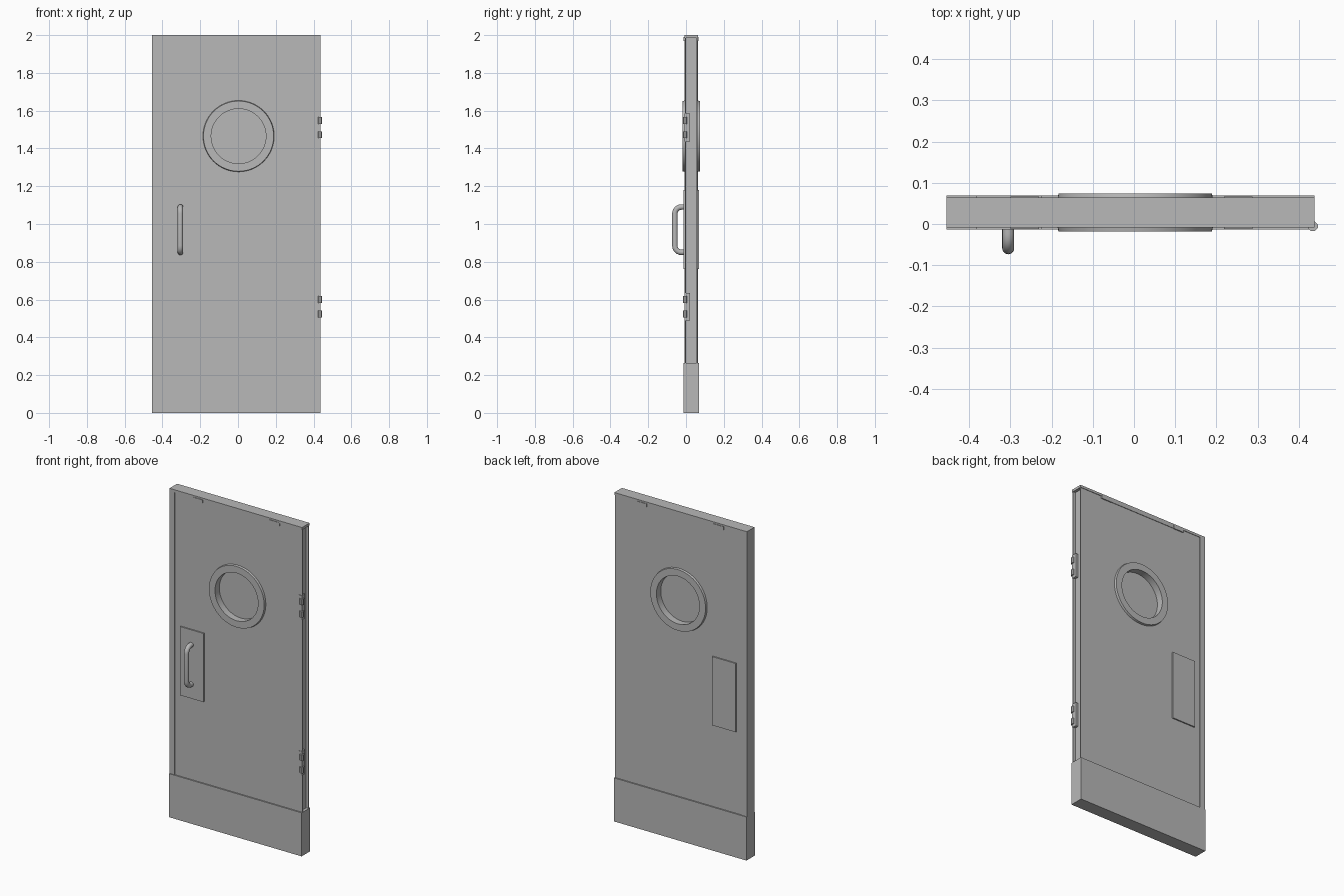
import bpy, bmesh, math
from mathutils import Vector

old = bpy.data.objects.get("Cube")
if old:
    bpy.data.objects.remove(old, do_unlink=True)

grey = bpy.data.materials.new("plain_grey")
grey.use_nodes = True
COLOUR = (0.48, 0.48, 0.48, 1)
grey.diffuse_color = COLOUR
grey.node_tree.nodes["Principled BSDF"].inputs["Base Color"].default_value = COLOUR

MID = 0.0275              # middle of the door thickness
LEFT, RIGHT = 0.438, -0.455
WIN_X, WIN_Z = 0.003, 1.465


def finish(name, bm, smooth=False):
    bmesh.ops.recalc_face_normals(bm, faces=bm.faces)
    mesh = bpy.data.meshes.new(name)
    bm.to_mesh(mesh)
    bm.free()
    obj = bpy.data.objects.new(name, mesh)
    bpy.context.collection.objects.link(obj)
    mesh.materials.append(grey)
    if smooth:
        bpy.ops.object.select_all(action='DESELECT')
        obj.select_set(True)
        bpy.context.view_layer.objects.active = obj
        bpy.ops.object.shade_smooth_by_angle(angle=math.radians(30))
    return obj


def prism(name, outline, z0, z1):
    """Extrude an xy outline upwards."""
    bm = bmesh.new()
    face = bm.faces.new([bm.verts.new((x, y, z0)) for x, y in outline])
    new = bmesh.ops.extrude_face_region(bm, geom=[face])["geom"]
    verts = [v for v in new if isinstance(v, bmesh.types.BMVert)]
    bmesh.ops.translate(bm, verts=verts, vec=(0, 0, z1 - z0))
    return finish(name, bm)


def box(name, x0, x1, y0, y1, z0, z1):
    return prism(name, [(x0, y0), (x1, y0), (x1, y1), (x0, y1)], z0, z1)


def lathe_y(name, profile, closed=True, steps=64):
    """Turn a (radius, y) profile about the window axis."""
    bm = bmesh.new()
    rings = []
    for i in range(steps):
        a = 2 * math.pi * i / steps
        rings.append([bm.verts.new((WIN_X + r * math.cos(a), y, WIN_Z + r * math.sin(a)))
                      for r, y in profile])
    n = len(profile)
    for i in range(steps):
        a, b = rings[i], rings[(i + 1) % steps]
        for j in range(n if closed else n - 1):
            k = (j + 1) % n
            bm.faces.new((a[j], b[j], b[k], a[k]))
    if not closed:
        for j in (0, n - 1):
            bm.faces.new([ring[j] for ring in rings])
    return finish(name, bm, smooth=True)


# Door slab: open channel along the hinge edge
front, back, skin, web = -0.006, 0.061, 0.005, 0.42
slab = prism("door_slab", [
    (RIGHT + 0.005, front), (LEFT - 0.001, front), (LEFT - 0.001, front + skin),
    (web, front + skin), (web, back - skin), (LEFT - 0.001, back - skin),
    (LEFT - 0.001, back), (RIGHT + 0.005, back)], 0.01, 1.99)

# Round window opening
cutter = lathe_y("window_cutter", [(0.165, -0.2), (0.165, 0.2)], closed=False)
cutter.hide_render = True
cut = slab.modifiers.new("window_hole", 'BOOLEAN')
cut.operation = 'DIFFERENCE'
cut.solver = 'EXACT'
cut.object = cutter
bpy.ops.object.select_all(action='DESELECT')
slab.select_set(True)
bpy.context.view_layer.objects.active = slab
bpy.ops.object.modifier_apply(modifier=cut.name)
bpy.data.objects.remove(cutter, do_unlink=True)

# Window trim and pane
half = 0.046
lathe_y("window_ring", [(0.145, MID - half), (0.186, MID - half), (0.196, MID),
                        (0.186, MID + half), (0.145, MID + half)])
lathe_y("window_pane", [(0.16, MID - 0.004), (0.16, MID + 0.004)], closed=False)

# Edge strip, top cap and kick plate wrapping the slab
box("edge_strip", RIGHT, RIGHT + 0.035, -0.009, 0.064, 0.0, 2.0)
box("top_cap", RIGHT, LEFT, -0.009, 0.064, 1.985, 2.0)
box("kick_plate", RIGHT, LEFT, -0.0135, 0.0685, 0.0, 0.265)

# Push plates and closer bars on both faces
for side, y0, s in (("front", front, -1), ("back", back, 1)):
    def plate(name, x0, x1, depth, z0, z1):
        a, b = sorted((y0 - s * 0.003, y0 + s * depth))
        box(side + "_" + name, x0, x1, a, b, z0, z1)
    plate("push_plate", -0.382, -0.223, 0.0075, 0.762, 1.18)
    plate("closer_bar", -0.23, 0.218, 0.003, 1.972, 1.986)
    plate("closer_tab_right", -0.3, -0.23, 0.006, 1.97, 1.99)
    plate("closer_tab_left", 0.218, 0.287, 0.006, 1.97, 1.99)

# Pull handle: a round bar with bent corners
HX, HR, BEND, HY = -0.305, 0.0145, 0.035, -0.059
HZ0, HZ1 = 0.85, 1.09
path = [Vector((HX, -0.008, HZ0))]
for cz, start in ((HZ0 + BEND, 0), (HZ1 - BEND, 1)):
    for i in range(7):
        a = (start + i / 6) * math.pi / 2
        path.append(Vector((HX, HY + BEND - BEND * math.sin(a), cz - BEND * math.cos(a))))
path.append(Vector((HX, -0.008, HZ1)))

bm = bmesh.new()
loops = []
SIDES = 16
for i, p in enumerate(path):
    t = (path[min(i + 1, len(path) - 1)] - path[max(i - 1, 0)]).normalized()
    u = Vector((1, 0, 0))
    w = t.cross(u)
    loops.append([bm.verts.new(p + HR * (u * math.cos(a) + w * math.sin(a)))
                  for a in (2 * math.pi * k / SIDES for k in range(SIDES))])
for a, b in zip(loops, loops[1:]):
    for k in range(SIDES):
        m = (k + 1) % SIDES
        bm.faces.new((a[k], a[m], b[m], b[k]))
bm.faces.new(loops[0])
bm.faces.new(loops[-1])
finish("pull_handle", bm, smooth=True)

# Hinges: a leaf in the edge channel with two knuckles
for name, z in (("upper", 1.51), ("lower", 0.562)):
    box(name + "_hinge_leaf", 0.415, 0.437, -0.009, 0.022, z - 0.074, z + 0.074)
    for part, dz in (("top", 0.038), ("bottom", -0.038)):
        ring = [(0.434 + 0.0125 * math.cos(a), -0.0055 + 0.0125 * math.sin(a))
                for a in (math.pi / 8 + math.pi / 4 * k for k in range(8))]
        prism(name + "_hinge_" + part + "_knuckle", ring, z + dz - 0.018, z + dz + 0.018)
